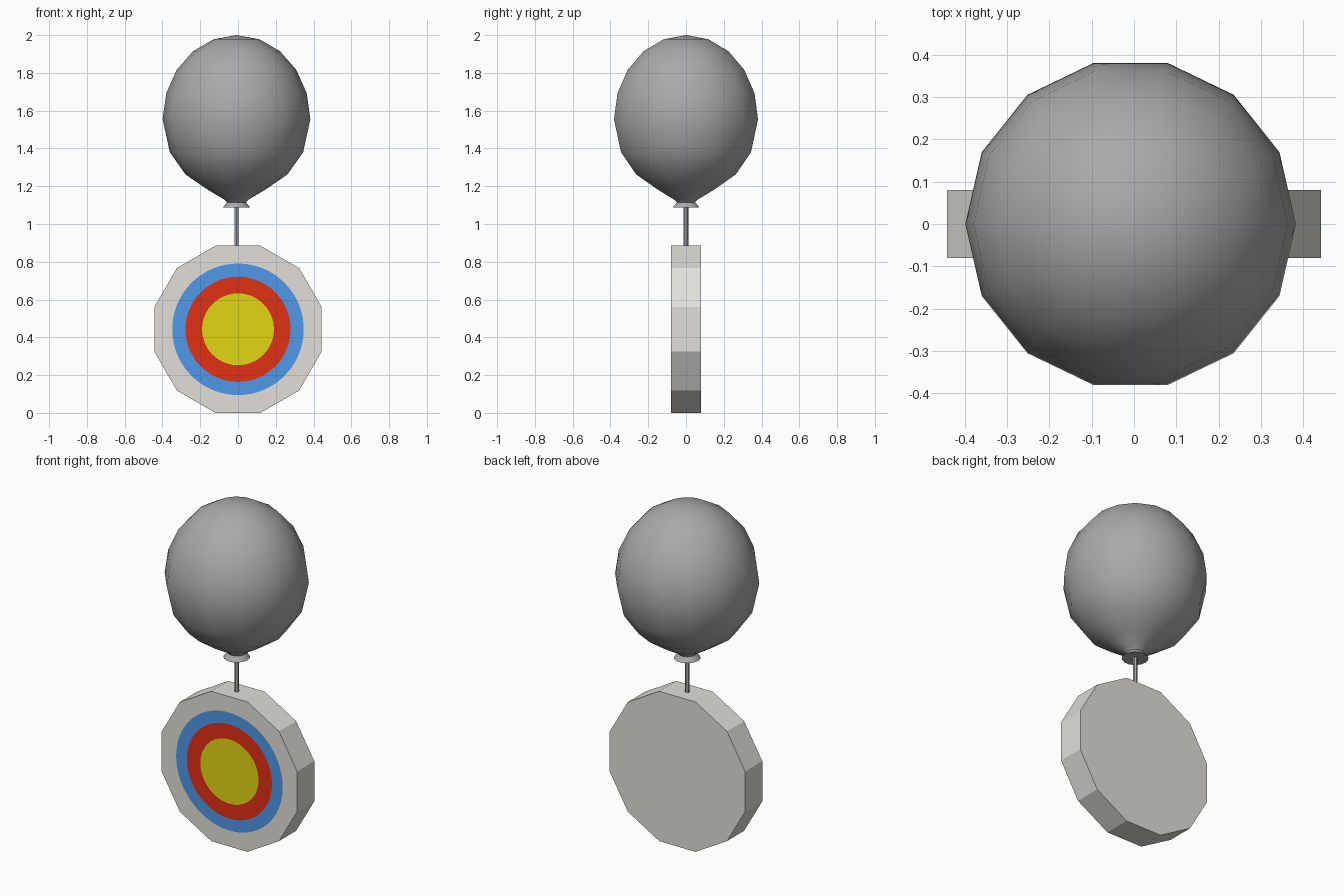
import bpy, bmesh, math
from math import sin, cos, pi

if "Cube" in bpy.data.objects:
    bpy.data.objects.remove(bpy.data.objects["Cube"])


def material(name, rgb):
    m = bpy.data.materials.new(name)
    m.diffuse_color = (*rgb, 1)
    m.use_nodes = True
    m.node_tree.nodes["Principled BSDF"].inputs["Base Color"].default_value = m.diffuse_color
    return m


off_white = material("off white", (0.76, 0.74, 0.69))
blue = material("target blue", (0.08, 0.32, 0.80))
red = material("target red", (0.76, 0.03, 0.006))
yellow = material("target yellow", (0.76, 0.67, 0.006))
grey = material("balloon grey", (0.40, 0.40, 0.40))


def make_object(name, bm, mats):
    bmesh.ops.recalc_face_normals(bm, faces=bm.faces[:])
    me = bpy.data.meshes.new(name)
    bm.to_mesh(me)
    bm.free()
    ob = bpy.data.objects.new(name, me)
    bpy.context.collection.objects.link(ob)
    for m in mats:
        me.materials.append(m)
    return ob


def bridge(bm, a, b, index=0):
    n = len(a)
    for i in range(n):
        j = (i + 1) % n
        bm.faces.new((a[i], a[j], b[j], b[i])).material_index = index


# Target: twelve-sided disc with round painted rings cut into its front
N, APOTHEM, HALF = 96, 0.4425, 0.08


def polygon_radius(a):
    step = pi / 6
    return APOTHEM / cos((a + step / 2) % step - step / 2)


def loop(bm, y, radius):
    verts = []
    for i in range(N):
        a = 2 * pi * i / N
        r = radius or polygon_radius(a)
        verts.append(bm.verts.new((r * cos(a), y, APOTHEM + r * sin(a))))
    return verts


bm = bmesh.new()
back = loop(bm, HALF, None)
bm.faces.new(back)
previous = loop(bm, -HALF, None)
bridge(bm, back, previous)
for index, radius in enumerate((0.348, 0.278, 0.19)):
    ring = loop(bm, -HALF, radius)
    bridge(bm, previous, ring, index)
    previous = ring
bm.faces.new(previous).material_index = 3
make_object("target", bm, (off_white, blue, red, yellow))

# Balloon: fourteen-sided lathe, elliptical dome narrowing to a flared knot
CX, SIDES, R, MID = -0.008, 14, 0.391, 1.555
profile = [(R * sin(k * pi / 10), MID + 0.445 * cos(k * pi / 10)) for k in range(1, 6)]
profile += [(0.353, 1.38), (0.27, 1.262), (0.15, 1.18), (0.065, 1.13),
            (0.05, 1.115), (0.072, 1.087), (0.03, 1.09)]
bm = bmesh.new()
rings = [[bm.verts.new((CX + r * cos(2 * pi * i / SIDES), r * sin(2 * pi * i / SIDES), z))
          for i in range(SIDES)] for r, z in profile]
for a, b in zip(rings, rings[1:]):
    bridge(bm, a, b)
top = bm.verts.new((CX, 0, 2.0))
for i in range(SIDES):
    bm.faces.new((top, rings[0][i], rings[0][(i + 1) % SIDES]))
bm.faces.new(rings[-1])
balloon = make_object("balloon", bm, (grey,))

# String between the knot and the target
bpy.ops.mesh.primitive_cylinder_add(vertices=6, radius=0.013, depth=0.23,
                                    location=(CX, 0, 0.99))
string = bpy.context.object
string.name = "string"
string.data.materials.append(grey)

# Smooth shading on the balloon only, keeping the knot rim sharp
bpy.ops.object.select_all(action='DESELECT')
balloon.select_set(True)
bpy.context.view_layer.objects.active = balloon
bpy.ops.object.shade_smooth_by_angle(angle=math.radians(50))
